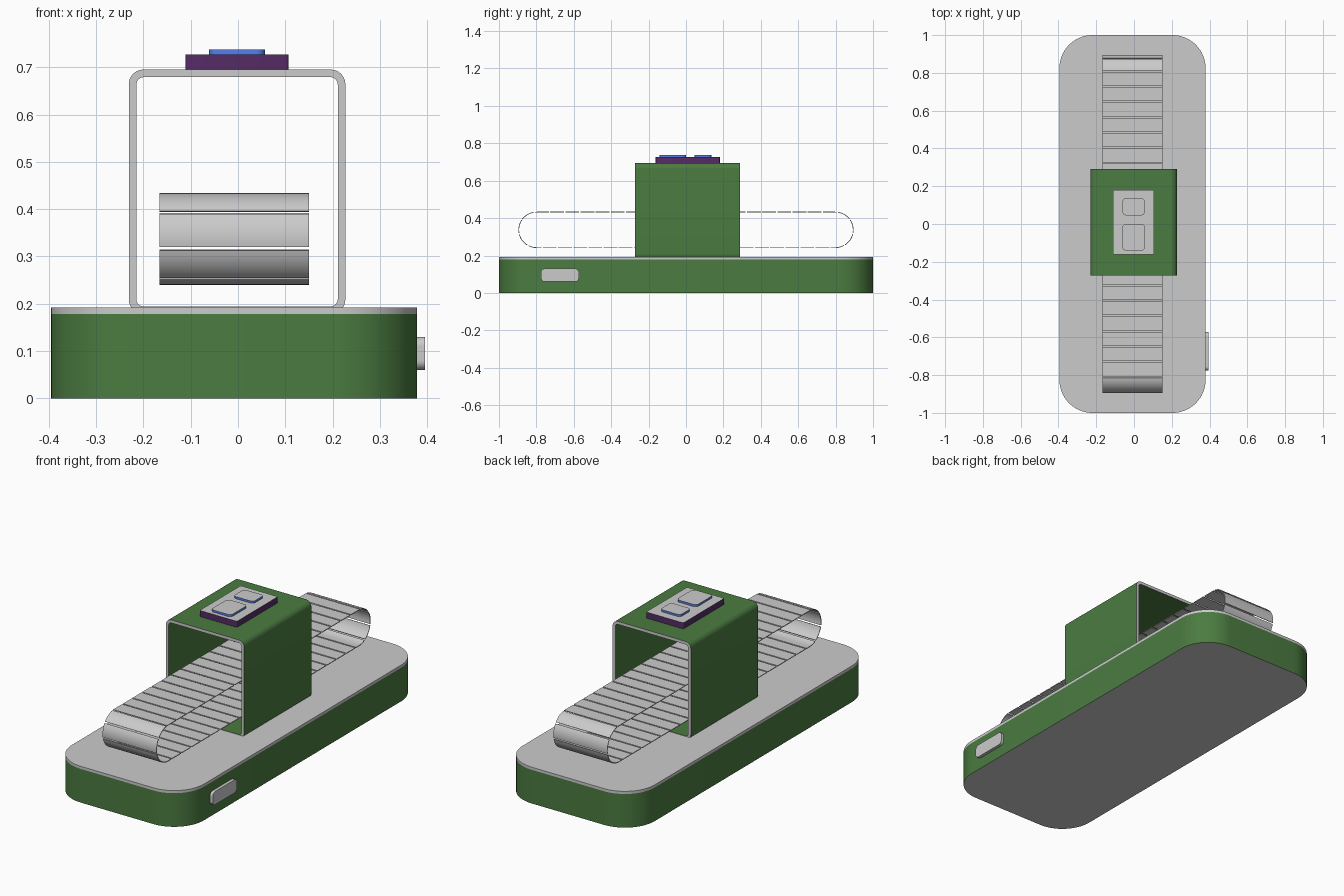
import bpy, bmesh, math

if "Cube" in bpy.data.objects:
    bpy.data.objects.remove(bpy.data.objects["Cube"])


def material(name, rgb):
    m = bpy.data.materials.new(name)
    m.diffuse_color = (*rgb, 1)
    m.use_nodes = True
    m.node_tree.nodes["Principled BSDF"].inputs["Base Color"].default_value = m.diffuse_color
    return m


GREEN = material("green", (0.07, 0.20, 0.052))
PURPLE = material("purple", (0.09, 0.025, 0.13))
BLUE = material("blue", (0.10, 0.21, 0.80))


def finish(name, bm, side_mat=None):
    """Turn a bmesh into a smooth-by-angle object; slot 0 stays grey."""
    bmesh.ops.recalc_face_normals(bm, faces=bm.faces)
    me = bpy.data.meshes.new(name)
    bm.to_mesh(me)
    bm.free()
    if side_mat:
        me.materials.append(None)
        me.materials.append(side_mat)
    ob = bpy.data.objects.new(name, me)
    bpy.context.collection.objects.link(ob)
    bpy.ops.object.select_all(action='DESELECT')
    ob.select_set(True)
    bpy.context.view_layer.objects.active = ob
    bpy.ops.object.shade_smooth_by_angle(angle=math.radians(30))
    return ob


def rounded_rect(u0, u1, v0, v1, r, n=10):
    pts = []
    corners = ((u1 - r, v1 - r), (u0 + r, v1 - r), (u0 + r, v0 + r), (u1 - r, v0 + r))
    for q, (cu, cv) in enumerate(corners):
        for i in range(n + 1):
            a = (q + i / n) * math.pi / 2
            pts.append((cu + r * math.cos(a), cv + r * math.sin(a)))
    return pts


AXES = {'x': lambda u, v, w: (w, u, v),
        'y': lambda u, v, w: (u, w, v),
        'z': lambda u, v, w: (u, v, w)}


def wall(bm, pts, w0, w1, axis):
    """Coloured wall following a closed outline; returns both rims."""
    place = AXES[axis]
    a, b = ([bm.verts.new(place(u, v, w)) for u, v in pts] for w in (w0, w1))
    for i in range(len(pts)):
        j = (i + 1) % len(pts)
        bm.faces.new((a[i], a[j], b[j], b[i])).material_index = 1
    return a, b


def prism(name, outline, w0, w1, axis='z', side_mat=None):
    bm = bmesh.new()
    for rim in wall(bm, outline, w0, w1, axis):
        bm.faces.new(rim).material_index = 0
    if not side_mat:
        for f in bm.faces:
            f.material_index = 0
    return finish(name, bm, side_mat)


# Base with grey lid and side button
base = rounded_rect(-0.395, 0.379, -1, 1, 0.175, 16)
prism("base", base, 0, 0.178, side_mat=GREEN)
prism("base_lid", base, 0.178, 0.192)
prism("side_button", rounded_rect(-0.775, -0.573, 0.06, 0.13, 0.02), 0.37, 0.395, 'x')

# Scanner tunnel: green skins with grey rims
bm = bmesh.new()
t = 0.016
outer = wall(bm, rounded_rect(-0.231, 0.227, 0.178, 0.695, 0.031), -0.273, 0.29, 'y')
inner = wall(bm, rounded_rect(-0.231 + t, 0.227 - t, 0.178 + t, 0.695 - t, 0.016), -0.273, 0.29, 'y')
for o, i in zip(outer, inner):
    for k in range(len(o)):
        j = (k + 1) % len(o)
        bm.faces.new((o[k], o[j], i[j], i[k]))
finish("scanner_tunnel", bm, GREEN)

# Control panel on the roof
prism("control_panel", rounded_rect(-0.111, 0.107, -0.162, 0.181, 0.006, 4), 0.69, 0.727, side_mat=PURPLE)
for name, y0, y1 in (("panel_button_large", -0.141, 0.0), ("panel_button_small", 0.046, 0.136)):
    prism(name, rounded_rect(-0.061, 0.057, y0, y1, 0.018, 6), 0.72, 0.738, side_mat=BLUE)

# Conveyor belt: thin slats following a stadium path
R, HALF, CZ, THICK = 0.097, 0.799, 0.337, 0.004
ARC, RUN = math.pi * R, 2 * HALF
LENGTH = 2 * (ARC + RUN)
COUNT, GAP = 47, 0.0075


def belt_point(s, inset):
    """Point (y, z) at distance s from the middle of the front end, going up."""
    s = (s + ARC / 2) % LENGTH
    side = 1
    if s >= ARC + RUN:
        s -= ARC + RUN
        side = -1
    r = R - inset
    if s < ARC:
        a = s / R - math.pi / 2
        y, z = -HALF - r * math.cos(a), r * math.sin(a)
    else:
        y, z = -HALF + s - ARC, r
    return side * y, CZ + side * z


bm = bmesh.new()
pitch, steps = LENGTH / COUNT, 8
start = -math.radians(12.5) * R
for k in range(COUNT):
    rows = []
    for i in range(steps + 1):
        s = start + k * pitch + GAP / 2 + (pitch - GAP) * i / steps
        o, n = belt_point(s, 0), belt_point(s, THICK)
        rows.append([bm.verts.new((x, *p)) for x, p in
                     ((-0.166, o), (0.150, o), (0.150, n), (-0.166, n))])
    for a, b in zip(rows, rows[1:]):
        for c in range(4):
            d = (c + 1) % 4
            bm.faces.new((a[c], a[d], b[d], b[c]))
    bm.faces.new(rows[0])
    bm.faces.new(rows[-1])
finish("conveyor_belt", bm)
